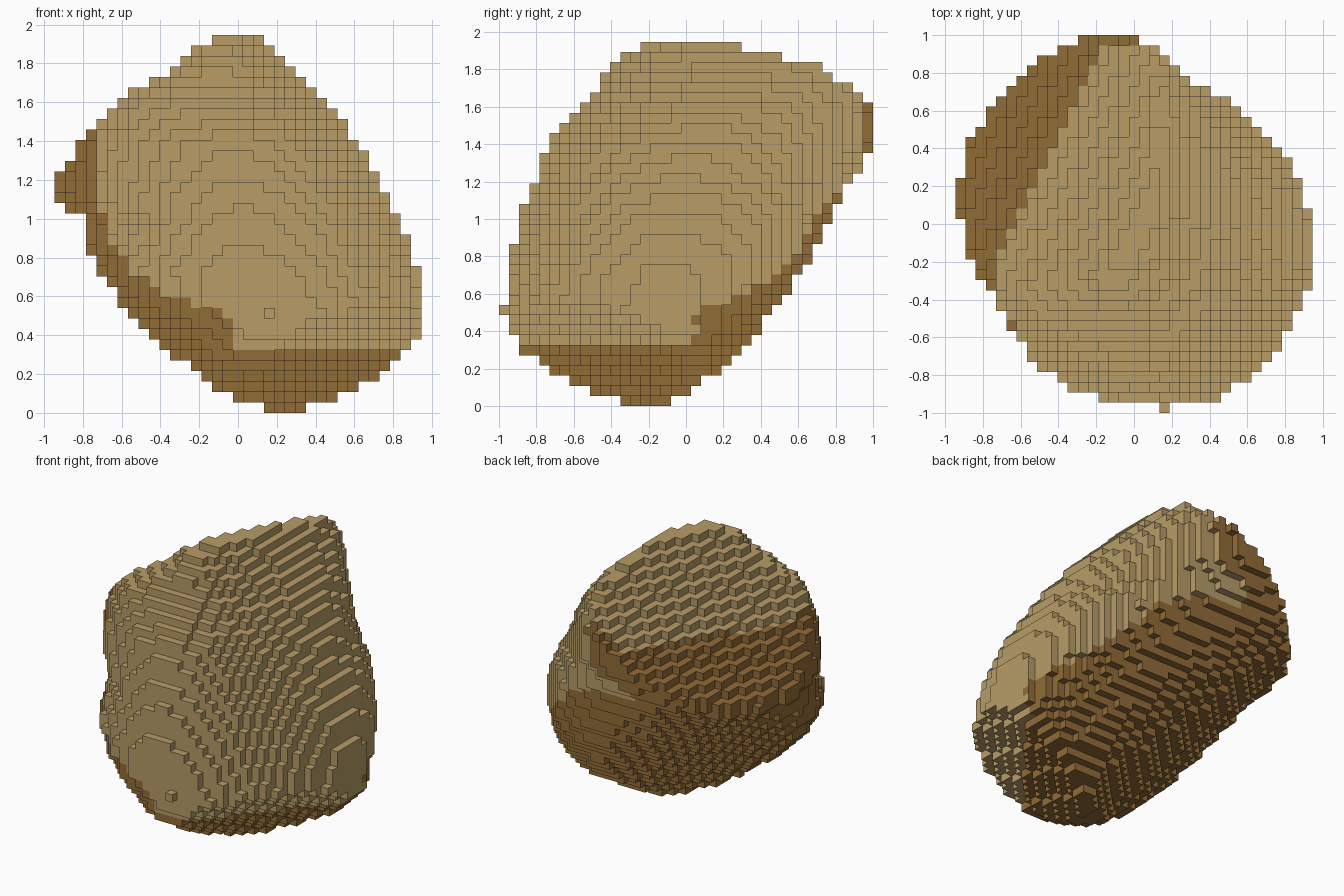
import bpy
import bmesh
from mathutils import Vector

cube = bpy.data.objects.get("Cube")
if cube:
    bpy.data.objects.remove(cube, do_unlink=True)

S = 2 / 37              # block size
NX, NY, NZ = 35, 37, 36  # blocks along each axis

# Slices of the leaning barrel: height, x range, y range, then where each side
# is touched: y on the west, y on the east, x on the south, x on the north
SLICES = [
    (0.027, 0.12, 0.36, -0.36, -0.07, -0.25, -0.10, 0.15, 0.27),
    (0.08, -0.04, 0.51, -0.52, 0.02, -0.35, -0.02, 0.10, 0.35),
    (0.19, -0.19, 0.74, -0.71, 0.18, -0.45, 0.04, 0.12, 0.42),
    (0.30, -0.35, 0.86, -0.90, 0.29, -0.45, 0.00, 0.15, 0.40),
    (0.405, -0.46, 0.94, -0.93, 0.38, -0.42, -0.08, 0.15, 0.37),
    (0.513, -0.57, 0.945, -0.974, 0.47, -0.40, -0.14, 0.162, 0.31),
    (0.75, -0.73, 0.925, -0.945, 0.64, -0.27, -0.10, 0.05, 0.21),
    (1.00, -0.81, 0.84, -0.89, 0.77, 0.04, -0.06, 0.00, 0.00),
    (1.115, -0.93, 0.77, -0.845, 0.83, 0.13, -0.04, 0.00, -0.12),
    (1.23, -0.925, 0.70, -0.80, 0.90, 0.10, -0.02, 0.00, -0.20),
    (1.40, -0.82, 0.62, -0.74, 1.00, -0.15, 0.06, 0.00, -0.20),
    (1.60, -0.62, 0.46, -0.57, 0.99, -0.35, 0.17, -0.05, -0.07),
    (1.70, -0.46, 0.35, -0.48, 0.92, -0.30, 0.22, -0.08, 0.07),
    (1.81, -0.28, 0.24, -0.41, 0.72, -0.25, 0.26, -0.10, 0.15),
    (1.87, -0.22, 0.19, -0.35, 0.50, -0.25, 0.22, -0.10, 0.15),
    (1.92, -0.14, 0.14, -0.26, 0.30, -0.22, 0.20, -0.10, 0.12),
]
# Roundness of three corners by height (1 = straight, 2 = round)
NORTH_WEST = [(0.0, 1.1), (0.08, 1.1), (0.19, 1.3), (0.3, 1.35),
              (0.513, 1.5), (0.75, 1.78), (1.0, 2.15), (1.2, 2.4)]
NORTH_EAST = [(0.9, 2.3), (1.1, 2.2), (1.4, 1.8)]
SOUTH_WEST = [(0.75, 2.05), (1.0, 1.75), (1.4, 1.85), (1.6, 2.0)]
# Earth begins where the distance towards back-left passes this, by height
EARTH = [(0.31, -0.6), (0.5, -0.65), (0.56, -0.47), (0.65, -0.22),
         (0.75, -0.11), (0.85, 0.08), (1.0, 0.2), (1.12, 0.45)]


def sample(rows, z):
    """Straight interpolation of a height table."""
    if z <= rows[0][0]:
        return rows[0][1:]
    for a, b in zip(rows, rows[1:]):
        if z <= b[0]:
            t = (z - a[0]) / (b[0] - a[0])
            return [u + (v - u) * t for u, v in zip(a[1:], b[1:])]
    return rows[-1][1:]


def inside(x, y, z):
    """Between both sloping end cuts and within the rounded slice."""
    if z > 1.95 + 0.76 * x - 0.34 * y:                   # upper cut
        return False
    if z < 0.656 * (x - 0.24) - 0.53 * (y + 0.2) - 0.01:  # lower cut
        return False
    x0, x1, y0, y1, y_w, y_e, x_s, x_n = sample(SLICES, z)
    if not (x0 <= x <= x1 and y0 <= y <= y1):
        return False
    corners = (
        (x_n, y_e, x1, y1, sample(NORTH_EAST, z)[0]),
        (x_n, y_w, x0, y1, sample(NORTH_WEST, z)[0]),
        (x_s, y_e, x1, y0, 2.0),
        (x_s, y_w, x0, y0, sample(SOUTH_WEST, z)[0]),
    )
    for cx, cy, ex, ey, p in corners:
        u, v = (x - cx) / (ex - cx), (y - cy) / (ey - cy)
        if u > 0 and v > 0 and u ** p + v ** p > 1:
            return False
    return True


def is_earth(c):
    """Underside, lower back-left side and the low part of the upper cut."""
    if c.z < 0.3 or c.y > 0.92 or (c.z > 0.85 and c.x < -0.72):
        return True
    if c.z > 1.12:
        return c.y - 2 * c.x > 1.27
    return (c.y - c.x) / 2 ** 0.5 > sample(EARTH, c.z)[0]


def material(name, colour):
    m = bpy.data.materials.new(name)
    m.use_nodes = True
    m.diffuse_color = colour
    bsdf = next(n for n in m.node_tree.nodes if n.type == 'BSDF_PRINCIPLED')
    bsdf.inputs["Base Color"].default_value = colour
    return m


# Blocks filled inside the boulder
blocks = {(i, j, k) for i in range(NX) for j in range(NY) for k in range(NZ)
          if inside((i - 17) * S, (j - 18) * S, (k + 0.5) * S)}

# Outer faces of the blocks
bm = bmesh.new()
corner_verts = {}


def vert(p):
    key = tuple(round(c) for c in p)
    if key not in corner_verts:
        corner_verts[key] = bm.verts.new(
            ((key[0] - NX / 2) * S, (key[1] - NY / 2) * S, key[2] * S))
    return corner_verts[key]


for block in sorted(blocks):
    centre = Vector(block) + Vector((0.5, 0.5, 0.5))
    for axis in range(3):
        for sign in (-1, 1):
            n = Vector((0, 0, 0))
            n[axis] = sign
            if tuple(int(b + c) for b, c in zip(block, n)) in blocks:
                continue
            u = Vector((0, 0, 0))
            u[(axis + 1) % 3] = 0.5
            v = n.cross(u)
            mid = centre + n * 0.5
            face = bm.faces.new([vert(mid + q) for q in
                                 (-u - v, u - v, u + v, v - u)])
            face.material_index = int(is_earth(face.calc_center_median()))

mesh = bpy.data.meshes.new("boulder")
bm.to_mesh(mesh)
bm.free()
mesh.materials.append(material("tan stone", (0.476, 0.334, 0.134, 1)))
mesh.materials.append(material("brown earth", (0.285, 0.150, 0.038, 1)))
boulder = bpy.data.objects.new("boulder", mesh)
bpy.context.collection.objects.link(boulder)
